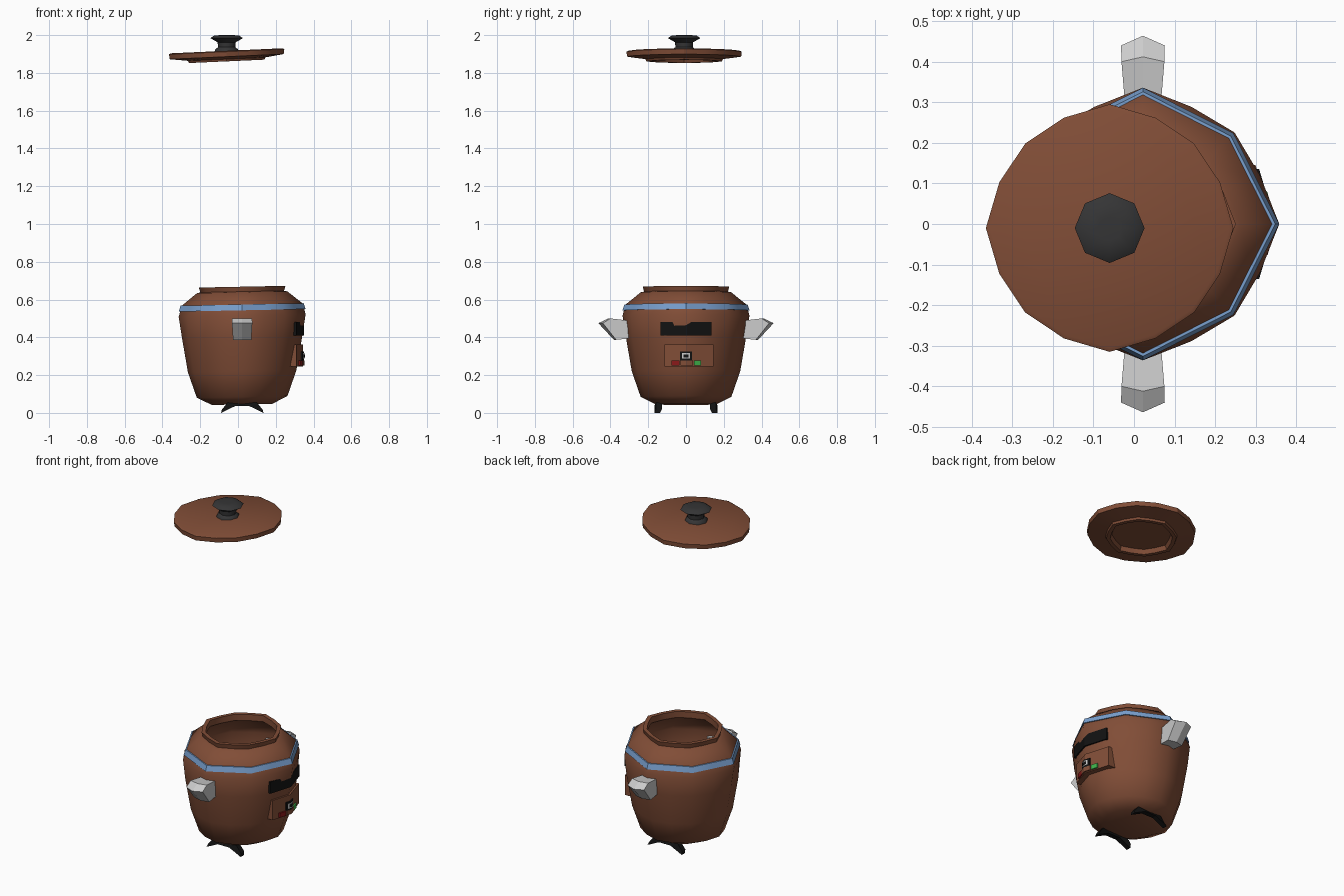
import bpy, bmesh, math

if "Cube" in bpy.data.objects:
    bpy.data.objects.remove(bpy.data.objects["Cube"])

ROUND = (1.0, 0.965, 0.965, 0.965)   # near-round 16-gon
OCT = (1.0, 0.895, 0.94, 0.895)      # soft octagon
MID = (1.0, 0.93, 0.95, 0.93)


def mat(name, rgb):
    m = bpy.data.materials.new(name)
    m.diffuse_color = (*rgb, 1)
    m.use_nodes = True
    m.node_tree.nodes["Principled BSDF"].inputs["Base Color"].default_value = m.diffuse_color
    return m


BROWN = mat("brown", (0.22, 0.075, 0.038))
BLUE = mat("blue", (0.19, 0.35, 0.62))
BLACK = mat("black", (0.006, 0.006, 0.006))
DARK = mat("dark_grey", (0.035, 0.035, 0.036))
RED = mat("red", (0.25, 0.01, 0.01))
GREEN = mat("green", (0.05, 0.45, 0.07))


def finish(name, bm, material=None, angle=None):
    bmesh.ops.recalc_face_normals(bm, faces=bm.faces)
    me = bpy.data.meshes.new(name)
    bm.to_mesh(me)
    bm.free()
    ob = bpy.data.objects.new(name, me)
    bpy.context.collection.objects.link(ob)
    if material:
        me.materials.append(material)
    if angle:
        bpy.ops.object.select_all(action='DESELECT')
        ob.select_set(True)
        bpy.context.view_layer.objects.active = ob
        bpy.ops.object.shade_smooth_by_angle(angle=math.radians(angle))
    return ob


def skin(bm, rings, loop=False):
    """Join consecutive vertex rings with quads; cap the ends or loop round."""
    n = len(rings[0])
    pairs = list(zip(rings, rings[1:])) + ([(rings[-1], rings[0])] if loop else [])
    for a, b in pairs:
        for i in range(n):
            j = (i + 1) % n
            bm.faces.new((a[i], a[j], b[j], b[i]))
    if not loop:
        bm.faces.new(rings[0])
        bm.faces.new(rings[-1])


def lathe(name, profile, centre, tilt, material, loop=False, n=16, angle=45):
    """Turned part; every profile point is (radius, z, side factors)."""
    bm = bmesh.new()
    rings = []
    for r, z, f in profile:
        ring = []
        for i in range(n):
            a = 2 * math.pi * i / n
            rr = r * f[i % len(f)]
            x, y = rr * math.cos(a), rr * math.sin(a)
            ring.append(bm.verts.new((centre[0] + x, centre[1] + y, z + tilt * x)))
        rings.append(ring)
    skin(bm, rings, loop)
    return finish(name, bm, material, angle)


def prism(name, slices, material=None):
    bm = bmesh.new()
    skin(bm, [[bm.verts.new(p) for p in s] for s in slices])
    return finish(name, bm, material)


def front_strip(name, ys, z0, z1, out, material, depth=0.03):
    """Plate that bends round the +x corner of the pot."""
    slices = []
    for y in ys:
        x = 0.343 + out - 0.3 * abs(y)
        slices.append([(x - depth, y, z0), (x, y, z0), (x, y, z1), (x - depth, y, z1)])
    return prism(name, slices, material)


# Hollow pot body with neck and lip
POT = (0.022, 0)
lathe("pot_body", [
    (0.16, 0.045, ROUND), (0.24, 0.085, ROUND), (0.287, 0.22, ROUND),
    (0.318, 0.40, ROUND), (0.336, 0.515, MID), (0.328, 0.545, OCT),
    (0.318, 0.575, OCT), (0.24, 0.638, MID), (0.222, 0.642, MID),
    (0.229, 0.668, MID), (0.205, 0.668, MID), (0.205, 0.632, MID),
    (0.300, 0.565, OCT), (0.318, 0.515, MID), (0.300, 0.40, ROUND),
    (0.270, 0.22, ROUND), (0.22, 0.10, ROUND), (0.14, 0.07, ROUND),
], POT, 0.02, BROWN)

# Blue band
lathe("blue_band", [(0.336, 0.543, OCT), (0.326, 0.574, OCT),
                    (0.310, 0.574, OCT), (0.316, 0.543, OCT)],
      POT, 0.02, BLUE, loop=True)

# Floating lid with recessed underside
LID = (-0.06, -0.01)
lathe("lid", [
    (0.295, 1.917, ROUND), (0.305, 1.912, ROUND), (0.302, 1.886, ROUND),
    (0.205, 1.873, MID), (0.200, 1.861, MID), (0.178, 1.861, MID),
    (0.168, 1.886, MID),
], LID, 0.045, BROWN, angle=30)

# Lid knob
ONE = (1,)
lathe("lid_knob", [
    (0.064, 1.912, ONE), (0.060, 1.925, ONE), (0.046, 1.936, ONE),
    (0.048, 1.962, ONE), (0.086, 1.984, ONE), (0.066, 1.998, ONE),
    (0.03, 2.0, ONE),
], LID, 0.0, DARK, n=8, angle=50)

# Side handles, pointed at the outer end
for side, s in (("left", -1), ("right", 1)):
    slices = []
    for dx, w, tip in ((-0.052, 0.046, 0.0), (0, 0, 0.024), (0.052, 0.046, 0.0)):
        def pt(y, z, k):
            return (0.022 + math.copysign(w, dx) * k if dx else 0.022, s * y, z)
        slices.append([pt(0.29, 0.395, 0.95), pt(0.37 + tip / 2, 0.387, 1.05),
                       pt(0.44 + tip, 0.475, 1.17), pt(0.40 + tip / 2, 0.500, 1.15),
                       pt(0.29, 0.487, 0.95)])
    prism(side + "_handle", slices)

# Arched black feet
ARCH_LOW = [(-0.09, 0.0), (-0.015, 0.036), (0.06, 0.036), (0.135, 0.0)]
ARCH_TOP = [(-0.085, 0.018), (-0.055, 0.055), (0.10, 0.055), (0.13, 0.018)]
for side, s in (("left", -1), ("right", 1)):
    prism(side + "_foot", [
        [(lx, s * 0.168, lz), (lx, s * 0.138, lz), (tx, s * 0.128, tz), (tx, s * 0.158, tz)]
        for (lx, lz), (tx, tz) in zip(ARCH_LOW, ARCH_TOP)], BLACK)

# Front face: dark window, control panel, small screen and buttons
front_strip("window", (-0.135, 0, 0.135), 0.41, 0.48, 0.006, BLACK)
front_strip("control_panel", (-0.115, 0, 0.145), 0.245, 0.362, 0.0, BROWN, 0.05)
front_strip("screen_frame", (-0.032, -0.024, 0, 0.024, 0.032), 0.278, 0.325, 0.007, BLACK)
front_strip("screen_border", (-0.022, 0, 0.022), 0.287, 0.316, 0.009, None, 0.01)
front_strip("screen_glass", (-0.014, 0, 0.014), 0.293, 0.310, 0.011, BLACK, 0.01)
for name, y0, y1, m in (("red_button", -0.077, -0.035, RED),
                        ("middle_button", -0.03, 0.037, BROWN),
                        ("green_button", 0.043, 0.08, GREEN)):
    ys = (y0, 0, y1) if y0 < 0 < y1 else (y0, y1)
    front_strip(name, ys, 0.25, 0.277, 0.009, m)
